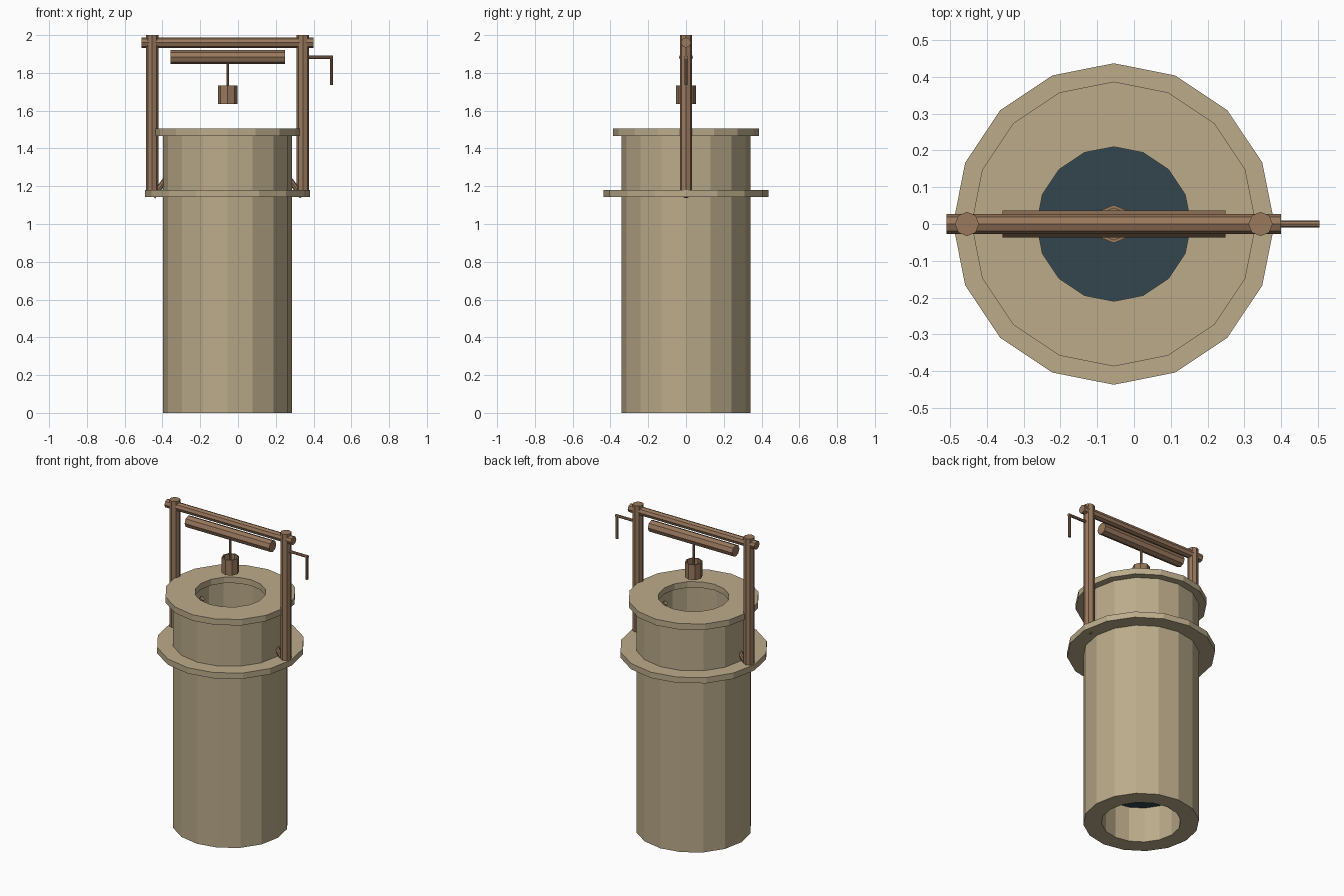
import bpy, bmesh, math
from mathutils import Vector

if "Cube" in bpy.data.objects:
    bpy.data.objects.remove(bpy.data.objects["Cube"])

CX = -0.055  # axis of the well shaft


def material(name, rgb):
    m = bpy.data.materials.new(name)
    m.diffuse_color = (*rgb, 1.0)
    m.use_nodes = True
    m.node_tree.nodes["Principled BSDF"].inputs["Base Color"].default_value = m.diffuse_color
    return m


STONE = material("sand stone", (0.50, 0.41, 0.255))
WOOD = material("brown wood", (0.32, 0.19, 0.11))
WATER = material("dark water", (0.034, 0.061, 0.076))


def finish(name, bm, mat):
    bmesh.ops.recalc_face_normals(bm, faces=bm.faces)
    me = bpy.data.meshes.new(name)
    bm.to_mesh(me)
    bm.free()
    me.materials.append(mat)
    ob = bpy.data.objects.new(name, me)
    bpy.context.collection.objects.link(ob)
    return ob


def lathe(name, profile, sides, mat, closed=True):
    """Revolve an (r, z) profile round the shaft axis."""
    bm = bmesh.new()
    rings = []
    for r, z in profile:
        rings.append([bm.verts.new((CX + r * math.cos(2 * math.pi * i / sides),
                                    r * math.sin(2 * math.pi * i / sides), z))
                      for i in range(sides)])
    pairs = list(zip(rings, rings[1:]))
    if closed:
        pairs.append((rings[-1], rings[0]))
    else:
        bm.faces.new(rings[0])
        bm.faces.new(rings[-1])
    for a, b in pairs:
        for i in range(sides):
            j = (i + 1) % sides
            bm.faces.new((a[i], a[j], b[j], b[i]))
    return finish(name, bm, mat)


def ring(name, inner, outer, z0, z1):
    return lathe(name, [(inner, z0), (outer, z0), (outer, z1), (inner, z1)], 16, STONE)


def pole(name, a, b, r, sides=8, mat=WOOD):
    """Straight round bar from a to b."""
    a, b = Vector(a), Vector(b)
    d = b - a
    bm = bmesh.new()
    bmesh.ops.create_cone(bm, cap_ends=True, segments=sides, radius1=r, radius2=r,
                          depth=d.length)
    rot = Vector((0, 0, 1)).rotation_difference(d).to_matrix().to_4x4()
    bm.transform(rot)
    bmesh.ops.translate(bm, verts=bm.verts, vec=(a + b) / 2)
    return finish(name, bm, mat)


# Stone shaft, ledge and rim
ring("shaft_wall", 0.234, 0.342, 0.0, 1.468)
ring("ledge", 0.335, 0.437, 1.142, 1.18)
ring("rim", 0.21, 0.387, 1.466, 1.505)

# Water surface inside the shaft
bm = bmesh.new()
bmesh.ops.create_circle(bm, cap_ends=True, segments=16, radius=0.234)
bmesh.ops.translate(bm, verts=bm.verts, vec=(CX, 0, 0.23))
finish("water", bm, WATER)

# Posts with slanted braces running through the wall
for side, s in (("left", -1), ("right", 1)):
    x = CX + s * 0.399
    pole(side + "_post", (x, 0, 1.16), (x, 0, 2.0), 0.033)
    pole(side + "_brace", (CX + s * 0.395, 0, 1.145), (CX + s * 0.2, 0, 1.41), 0.015)

# Cross beam and roller
pole("cross_beam", (-0.51, 0, 1.96), (0.40, 0, 1.96), 0.027)
pole("roller", (-0.358, 0, 1.883), (0.249, 0, 1.883), 0.037)

# Crank
pole("crank_arm", (0.345, 0, 1.883), (0.504, 0, 1.883), 0.009)
pole("crank_handle", (0.495, 0, 1.885), (0.495, 0, 1.735), 0.009)

# Rope and open bucket
pole("rope", (CX, 0, 1.66), (CX, 0, 1.86), 0.007)
lathe("bucket", [(0.052, 1.635), (0.052, 1.734), (0.043, 1.734), (0.043, 1.66)],
      8, WOOD, closed=False)
